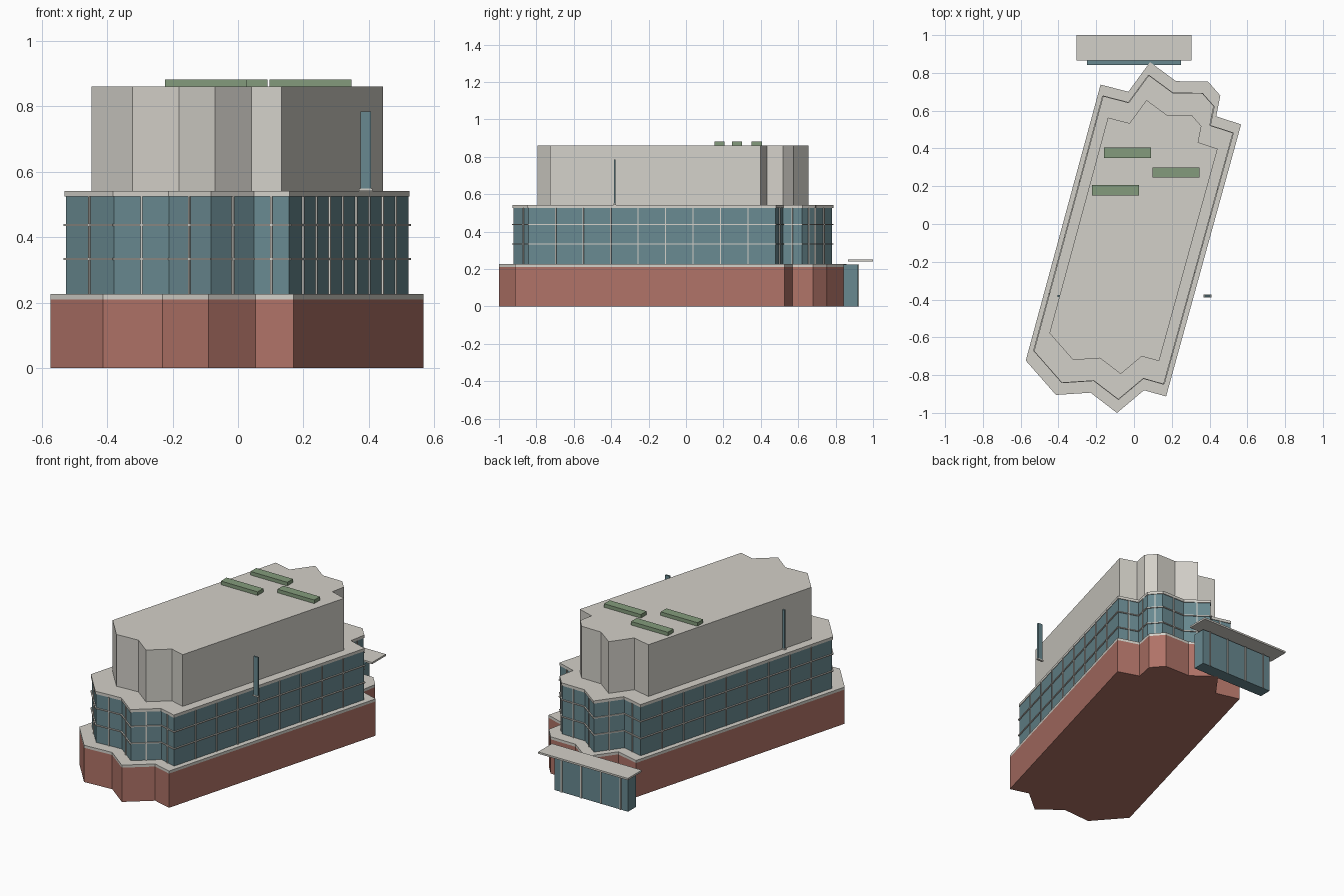
import bpy, bmesh, math
from mathutils import Vector

if "Cube" in bpy.data.objects:
    bpy.data.objects.remove(bpy.data.objects["Cube"])

def material(name, rgb):
    m = bpy.data.materials.new(name)
    m.diffuse_color = (*rgb, 1)
    m.use_nodes = True
    m.node_tree.nodes["Principled BSDF"].inputs["Base Color"].default_value = m.diffuse_color
    return m

BRICK = material("brick", (0.43, 0.17, 0.135))
GLASS = material("glass", (0.14, 0.25, 0.28))
STONE = material("pale_stone", (0.65, 0.63, 0.58))
GREEN = material("green_panel", (0.23, 0.33, 0.20))

# Footprint of the building at ground level
OUTLINE = [(-0.177, 0.738), (-0.573, -0.723), (-0.413, -0.905), (-0.23, -0.893),
           (-0.09, -1.0), (0.053, -0.88), (0.17, -0.913), (0.567, 0.527),
           (0.435, 0.57), (0.457, 0.68), (0.392, 0.754), (0.222, 0.756),
           (0.085, 0.857), (-0.03, 0.70)]
CENTRE_Y = -0.06

def scaled(s):
    return [Vector((x * s, CENTRE_Y + (y - CENTRE_Y) * s)) for x, y in OUTLINE]

def finish(name, bm, mat):
    bmesh.ops.recalc_face_normals(bm, faces=bm.faces)
    me = bpy.data.meshes.new(name)
    bm.to_mesh(me)
    bm.free()
    me.materials.append(mat)
    ob = bpy.data.objects.new(name, me)
    bpy.context.collection.objects.link(ob)
    return ob

def tier(name, s, z0, z1, mat):
    bm = bmesh.new()
    base = bm.faces.new([bm.verts.new((p.x, p.y, z0)) for p in scaled(s)])
    top = bmesh.ops.extrude_face_region(bm, geom=[base], use_keep_orig=True)
    verts = [g for g in top["geom"] if isinstance(g, bmesh.types.BMVert)]
    bmesh.ops.translate(bm, verts=verts, vec=(0, 0, z1 - z0))
    return finish(name, bm, mat)

def add_box(bm, x, y, z, rot=0):
    """Box from (min, max) ranges, turned about its own vertical axis."""
    vs = bmesh.ops.create_cube(bm, size=1)["verts"]
    c, s = math.cos(rot), math.sin(rot)
    for v in vs:
        px, py = v.co.x * (x[1] - x[0]), v.co.y * (y[1] - y[0])
        v.co = (sum(x) / 2 + px * c - py * s, sum(y) / 2 + px * s + py * c,
                sum(z) / 2 + v.co.z * (z[1] - z[0]))

def box(name, x, y, z, mat):
    bm = bmesh.new()
    add_box(bm, x, y, z)
    return finish(name, bm, mat)

# Stacked tiers
tier("brick_podium", 1.0, 0, 0.21, BRICK)
tier("podium_slab", 1.0, 0.21, 0.226, STONE)
tier("glass_storey", 0.918, 0.226, 0.525, GLASS)
tier("glass_storey_slab", 0.924, 0.525, 0.542, STONE)
tier("upper_block", 0.781, 0.542, 0.86, STONE)

# Horizontal rails and vertical mullions around the glass storey
bm = bmesh.new()
pts = scaled(0.918)
for a, b in zip(pts, pts[1:] + pts[:1]):
    d = b - a
    ang, mid = math.atan2(d.y, d.x), (a + b) / 2
    h = d.length / 2 + 0.004
    for z in (0.333, 0.437):
        add_box(bm, (mid.x - h, mid.x + h), (mid.y - 0.007, mid.y + 0.007),
                (z - 0.003, z + 0.003), ang)
    n = max(2, round(d.length / 0.155))
    for i in range(1, n):
        p = a + d * i / n
        add_box(bm, (p.x - 0.003, p.x + 0.003), (p.y - 0.006, p.y + 0.006),
                (0.226, 0.525), ang)
finish("glazing_bars", bm, STONE)

# Rear entrance with canopy
box("entrance_glass", (-0.25, 0.25), (0.842, 0.92), (0, 0.225), GLASS)
box("entrance_canopy", (-0.305, 0.305), (0.866, 1.0), (0.239, 0.25), STONE)
bm = bmesh.new()
for x in (-0.2, -0.067, 0.067, 0.2):
    add_box(bm, (x - 0.004, x + 0.004), (0.915, 0.926), (0, 0.225))
finish("entrance_mullions", bm, STONE)

# Side fins on small base plates
for side, x in (("left", -0.39), ("right", 0.39)):
    box(side + "_fin", (x - 0.016, x + 0.016), (-0.386, -0.376), (0.548, 0.785), GLASS)
    box(side + "_fin_base", (x - 0.021, x + 0.021), (-0.388, -0.374), (0.541, 0.549), STONE)

# Roof panels
for i, (x, y) in enumerate([(-0.16, 0.35), (0.097, 0.245), (-0.223, 0.152)]):
    box(f"roof_panel_{i + 1}", (x, x + 0.25), (y, y + 0.055), (0.86, 0.882), GREEN)
